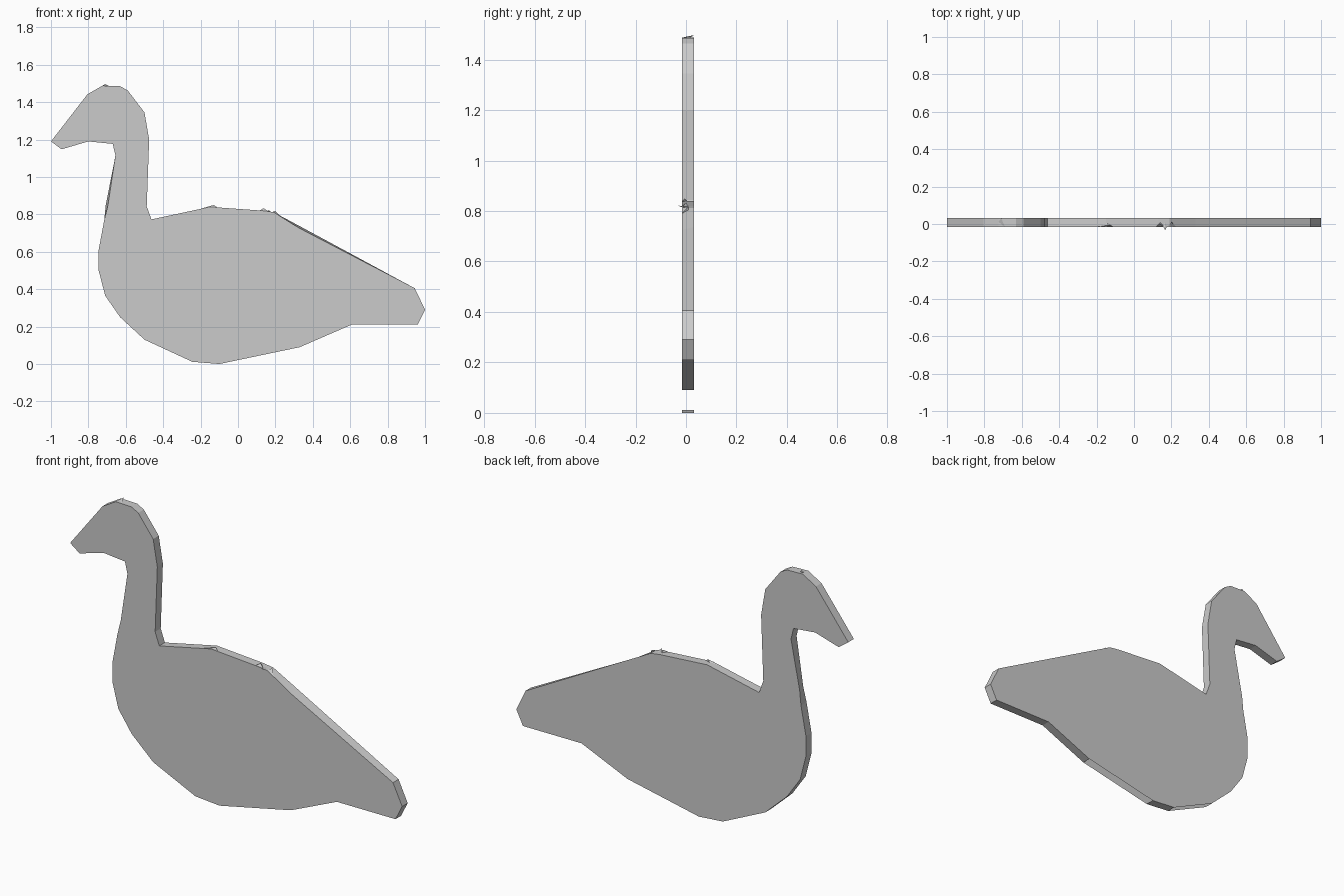
import bpy
import bmesh

cube = bpy.data.objects.get("Cube")
if cube:
    bpy.data.objects.remove(cube, do_unlink=True)

FRONT, BACK = -0.016, 0.032

grey = bpy.data.materials.new("plain_grey")
grey.use_nodes = True
GREY = (0.6, 0.6, 0.6, 1)
grey.diffuse_color = GREY
grey.node_tree.nodes["Principled BSDF"].inputs["Base Color"].default_value = GREY


def finish(bm, name):
    bmesh.ops.recalc_face_normals(bm, faces=bm.faces)
    mesh = bpy.data.meshes.new(name)
    bm.to_mesh(mesh)
    bm.free()
    mesh.materials.append(grey)
    obj = bpy.data.objects.new(name, mesh)
    bpy.context.collection.objects.link(obj)
    return obj


# Bird outline, each section running on from the one before it
beak = [(-1, 1.19), (-.943, 1.148), (-.8, 1.19), (-.67, 1.177)]
chest = [(-.655, 1.115), (-.707, .85), (-.715, .77), (-.745, .61), (-.745, .5),
         (-.71, .365), (-.63, .25), (-.5, .13)]
belly = [(-.245, .012), (-.1, 0), (.33, .09), (.607, .21)]
tail = [(.96, .21), (1, .29), (.945, .405)]
back = [(.33, .737), (.19, .812), (.13, .82), (-.15, .84), (-.463, .773)]
nape = [(-.488, .843), (-.475, 1.2), (-.5, 1.345)]
crown = [(-.59, 1.463), (-.63, 1.485), (-.725, 1.488), (-.805, 1.442)]
outline = beak + chest + belly + tail + back + nape + crown

# Slight trims that make the front edge differ from the rear edge
trim = {chest[1]: (.012, 0), back[0]: (0, -.012)}
# Edge strips left open along the underside
open_starts = {chest[-1], belly[1]}

# Flat bird board
bm = bmesh.new()
front, rear = [], []
for p in outline:
    dx, dz = trim.get(p, (0, 0))
    front.append(bm.verts.new((p[0] + dx, FRONT, p[1] + dz)))
    rear.append(bm.verts.new((p[0], BACK, p[1])))
bm.faces.new(front)
bm.faces.new(rear[::-1])
for i, p in enumerate(outline):
    j = (i + 1) % len(outline)
    if p not in open_starts:
        bm.faces.new((front[i], rear[i], rear[j], front[j]))
finish(bm, "bird_board")


# Small rough chips standing on the upper edge
def chip(name, x0, x1, z0, z1, tip, y0=FRONT, y1=.01):
    bm = bmesh.new()
    base = [bm.verts.new(c) for c in ((x0, y0, z0), (x1, y0, z1), ((x0 + x1) / 2, y1, (z0 + z1) / 2))]
    top = bm.verts.new(tip)
    bm.faces.new(base)
    for i in range(3):
        bm.faces.new((base[i], base[(i + 1) % 3], top))
    finish(bm, name)


chip("crown_chip", -.745, -.69, 1.475, 1.487, (-.71, .031, 1.497))
chip("back_chip_front", -.2, -.11, .83, .837, (-.13, -.005, .85))
chip("back_chip_middle", .115, .165, .82, .813, (.137, 0, .833))
chip("back_chip_rear", .18, .225, .812, .79, (.2, .01, .818))
chip("back_splinter", .155, .178, .818, .812, (.166, -.033, .822), y0=-.01)
